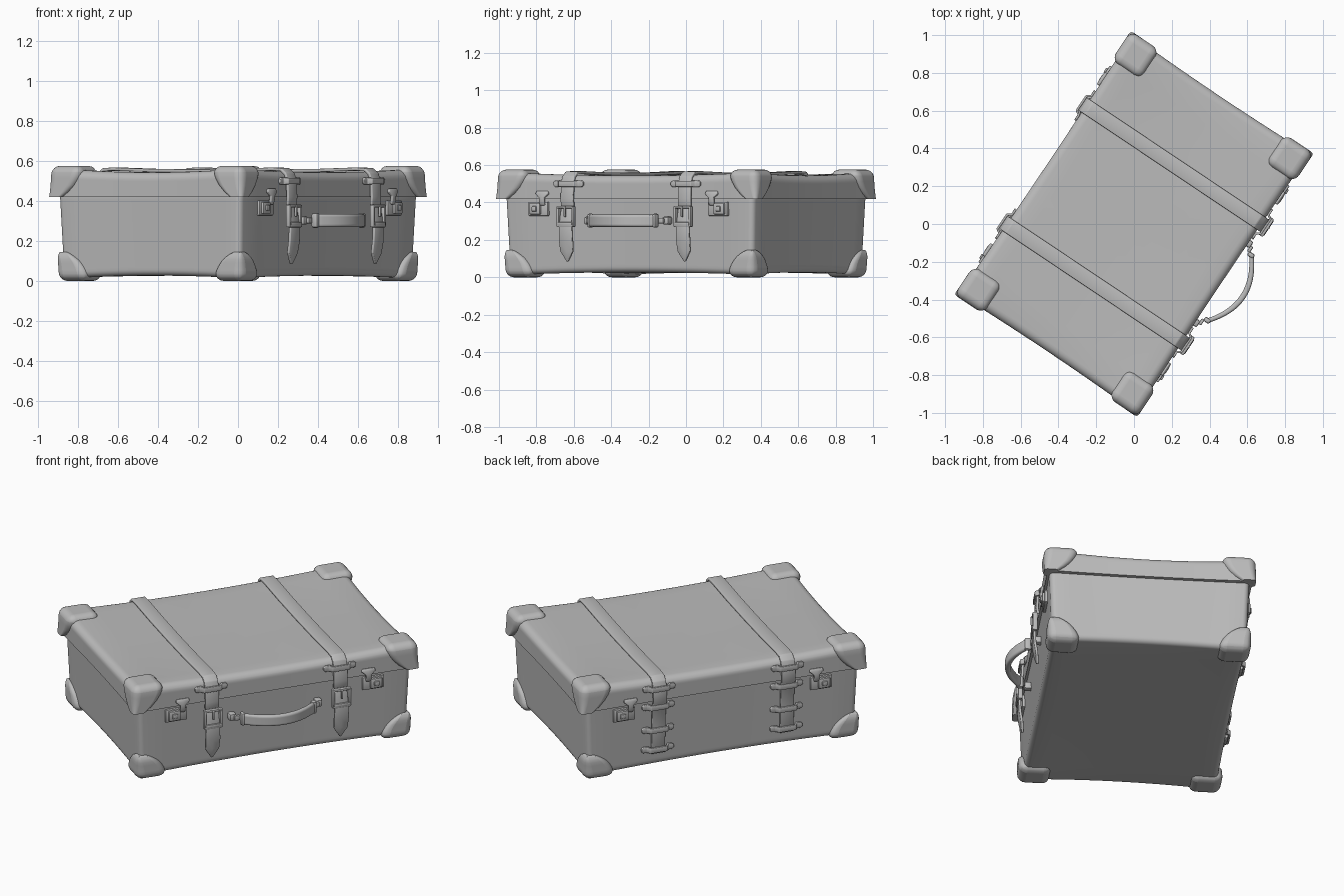
import bpy, bmesh, math
from mathutils import Vector

cube = bpy.data.objects.get("Cube")
if cube:
    bpy.data.objects.remove(cube)

TURN = math.radians(56.2)   # the case stands turned on the floor
RIM = 0.42                  # height where the lid meets the body

grey = bpy.data.materials.new("plain grey")
grey.use_nodes = True
grey.diffuse_color = (0.5, 0.5, 0.5, 1)
grey.node_tree.nodes["Principled BSDF"].inputs["Base Color"].default_value = (0.5, 0.5, 0.5, 1)


def finish(name, bm, thickness=0):
    bmesh.ops.recalc_face_normals(bm, faces=bm.faces)
    mesh = bpy.data.meshes.new(name)
    bm.to_mesh(mesh)
    bm.free()
    mesh.materials.append(grey)
    obj = bpy.data.objects.new(name, mesh)
    bpy.context.collection.objects.link(obj)
    obj.rotation_euler.z = TURN
    if thickness:
        solid = obj.modifiers.new("thickness", 'SOLIDIFY')
        solid.thickness = thickness
        solid.offset = 0
        edge = obj.modifiers.new("soft edge", 'BEVEL')
        edge.width = thickness * 0.25
        edge.segments = 2
        edge.limit_method = 'ANGLE'
    bpy.context.view_layer.objects.active = obj
    bpy.ops.object.select_all(action='DESELECT')
    obj.select_set(True)
    bpy.ops.object.shade_smooth_by_angle(angle=math.radians(35))
    return obj


def rounded_box(name, lo, hi, radius, cuts=0, shape=None, floor=None):
    """Box with rounded edges; cuts adds loops on each axis so shape() can bend it."""
    lo, hi = Vector(lo), Vector(hi)
    bm = bmesh.new()
    bmesh.ops.create_cube(bm, size=1)
    for v in bm.verts:
        v.co = Vector([lo[i] + (v.co[i] + 0.5) * (hi[i] - lo[i]) for i in range(3)])
    bmesh.ops.bevel(bm, geom=bm.edges[:], offset=radius, segments=5 if cuts else 2,
                    profile=0.5, affect='EDGES')
    for axis in range(3):
        normal = Vector([float(i == axis) for i in range(3)])
        for k in range(1, cuts):
            bmesh.ops.bisect_plane(bm, geom=bm.verts[:] + bm.edges[:] + bm.faces[:],
                                   plane_co=lo.lerp(hi, k / cuts), plane_no=normal)
    if floor is not None:
        bmesh.ops.bisect_plane(bm, geom=bm.verts[:] + bm.edges[:] + bm.faces[:],
                               plane_co=(0, 0, floor), plane_no=(0, 0, 1), clear_inner=True)
        bmesh.ops.holes_fill(bm, edges=[e for e in bm.edges if e.is_boundary], sides=0)
    if shape:
        for v in bm.verts:
            v.co = shape(v.co.copy())
    return finish(name, bm)


def strip(name, points, side, half_widths, thickness):
    """Flat leather or metal strip along points, widened along side."""
    bm = bmesh.new()
    rows = [[bm.verts.new(Vector(p) + Vector(side) * w * k) for k in (-1, 0, 1)]
            for p, w in zip(points, half_widths)]
    for a, b in zip(rows, rows[1:]):
        for k in range(2):
            bm.faces.new((a[k], a[k + 1], b[k + 1], b[k]))
    return finish(name, bm, thickness)


def block(name, x, y, z, sx, sy, sz, radius=0.005):
    return rounded_box(name, (x - sx / 2, y - sy / 2, z - sz / 2),
                       (x + sx / 2, y + sy / 2, z + sz / 2), radius)


# Worn shell: faces sag and sides pinch in halfway between the corners
def sag_lid(p):
    u, v = p.x / 0.825, p.y / 0.565
    rise = (p.z - RIM) / 0.145
    p.z -= 0.022 * (1 - u * u * v * v) * max(rise, 0)
    p.x *= 1 - 0.012 * (1 - v * v)
    p.y *= 1 - 0.012 * (1 - u * u)
    return p


def sag_body(p):
    u, v = p.x / 0.8, p.y / 0.55
    low = 1 - p.z / RIM
    p.z += 0.015 * (1 - u * u * v * v) * low
    p.x *= (1 - 0.022 * low) * (1 - 0.008 * (1 - v * v))
    p.y *= (1 - 0.03 * low) * (1 - 0.01 * (1 - u * u))
    return p


rounded_box("body", (-0.8, -0.55, 0.012), (0.8, 0.55, 0.45), 0.03, 10, sag_body)
rounded_box("lid", (-0.825, -0.565, 0.3), (0.825, 0.565, 0.566), 0.045, 10, sag_lid, RIM)


# Corner caps narrow towards the rim
def add_cap(name, sx, sy, hx, hy, width, z0, z1, outer, height, floor=None):
    def taper(p):
        t = min(abs(p.z - outer) / height, 1)
        f = 1 - 0.6 * t ** 2.2
        return Vector((sx * hx + (p.x - sx * hx) * f, sy * hy + (p.y - sy * hy) * f, p.z))
    xs = sorted((sx * hx, sx * (hx - width)))
    ys = sorted((sy * hy, sy * (hy - width)))
    rounded_box(name, (xs[0], ys[0], z0), (xs[1], ys[1], z1), 0.045, 8, taper, floor)


for sx in (-1, 1):
    for sy in (-1, 1):
        add_cap("lid_corner_cap", sx, sy, 0.84, 0.583, 0.19, 0.32, 0.576, 0.576, 0.156, RIM)
        add_cap("body_corner_cap", sx, sy, 0.807, 0.56, 0.18, 0, 0.145, 0, 0.145)


# Retaining bar arched over a strap, with rounded tabs at both ends
def add_loop_bar(x, y, sy, z):
    shape = [(-0.095, 0, 0.008), (-0.085, 0, 0.017), (-0.06, 0, 0.018), (-0.046, 0.022, 0.016)]
    half = shape + [(-a, b, c) for a, b, c in reversed(shape)]
    strip("strap_loop_bar", [(x + a, y + sy * b, z) for a, b, c in half],
          (0, 0, 1), [c for a, b, c in half], 0.013)


# Straps run from the front buckle over the lid and down the back
for sx in (-1, 1):
    x = sx * 0.377
    over = [(-0.574, 0.38), (-0.577, 0.42), (-0.574, 0.5), (-0.562, 0.535), (-0.535, 0.557),
            (-0.48, 0.56), (-0.25, 0.553), (0, 0.551), (0.25, 0.553), (0.48, 0.56),
            (0.535, 0.557), (0.562, 0.535), (0.574, 0.5), (0.577, 0.42), (0.562, 0.39),
            (0.553, 0.24), (0.547, 0.1)]
    strip("strap", [(x, y, z) for y, z in over], (1, 0, 0), [0.04] * len(over), 0.016)
    tail = [(-0.57, 0.4, 0.036), (-0.584, 0.33, 0.038), (-0.592, 0.26, 0.041),
            (-0.59, 0.2, 0.043), (-0.58, 0.14, 0.04), (-0.572, 0.085, 0.004)]
    strip("strap_tail", [(x, y, z) for y, z, w in tail], (1, 0, 0), [w for y, z, w in tail], 0.015)

    # Buckle frame with its prong
    for side in (-1, 1):
        block("buckle_side", x + side * 0.048, -0.59, 0.325, 0.015, 0.026, 0.112)
        block("buckle_bar", x, -0.594, 0.325 + side * 0.05, 0.1, 0.022, 0.014)
    block("buckle_prong", x, -0.602, 0.352, 0.012, 0.014, 0.06)
    block("strap_keeper", x, -0.6, 0.285, 0.094, 0.014, 0.02)

    add_loop_bar(x, -0.564, -1, 0.5)
    for y, z in ((0.564, 0.5), (0.55, 0.385), (0.545, 0.245), (0.54, 0.125)):
        add_loop_bar(x, y, 1, z)

    # Latches on the front and back
    for sy in (-1, 1):
        block("latch_plate", sx * 0.578, sy * 0.545, 0.366, 0.125, 0.03, 0.075)
        block("latch_lock", sx * 0.592, sy * 0.56, 0.366, 0.068, 0.026, 0.058)
        block("latch_button", sx * 0.592, sy * 0.572, 0.366, 0.03, 0.02, 0.028)
        hasp = [(0.562, 0.46, 0.036), (0.568, 0.445, 0.04), (0.571, 0.425, 0.016),
                (0.569, 0.4, 0.016), (0.562, 0.385, 0.014)]
        strip("latch_hasp", [(sx * 0.545, sy * y, z) for y, z, w in hasp], (1, 0, 0),
              [w for y, z, w in hasp], 0.016)

# Bowed carrying handle with its end mounts
def bow(p):
    p.y -= 0.09 * (1 - (p.x / 0.215) ** 2)
    return p


rounded_box("handle_grip", (-0.215, -0.618, 0.27), (0.215, -0.588, 0.335), 0.013, 16, bow)
for sx in (-1, 1):
    block("handle_end_band", sx * 0.208, -0.606, 0.303, 0.026, 0.038, 0.074, 0.01)
    block("handle_link", sx * 0.232, -0.585, 0.303, 0.035, 0.018, 0.03, 0.006)
    block("handle_mount", sx * 0.252, -0.555, 0.303, 0.04, 0.05, 0.042, 0.01)
